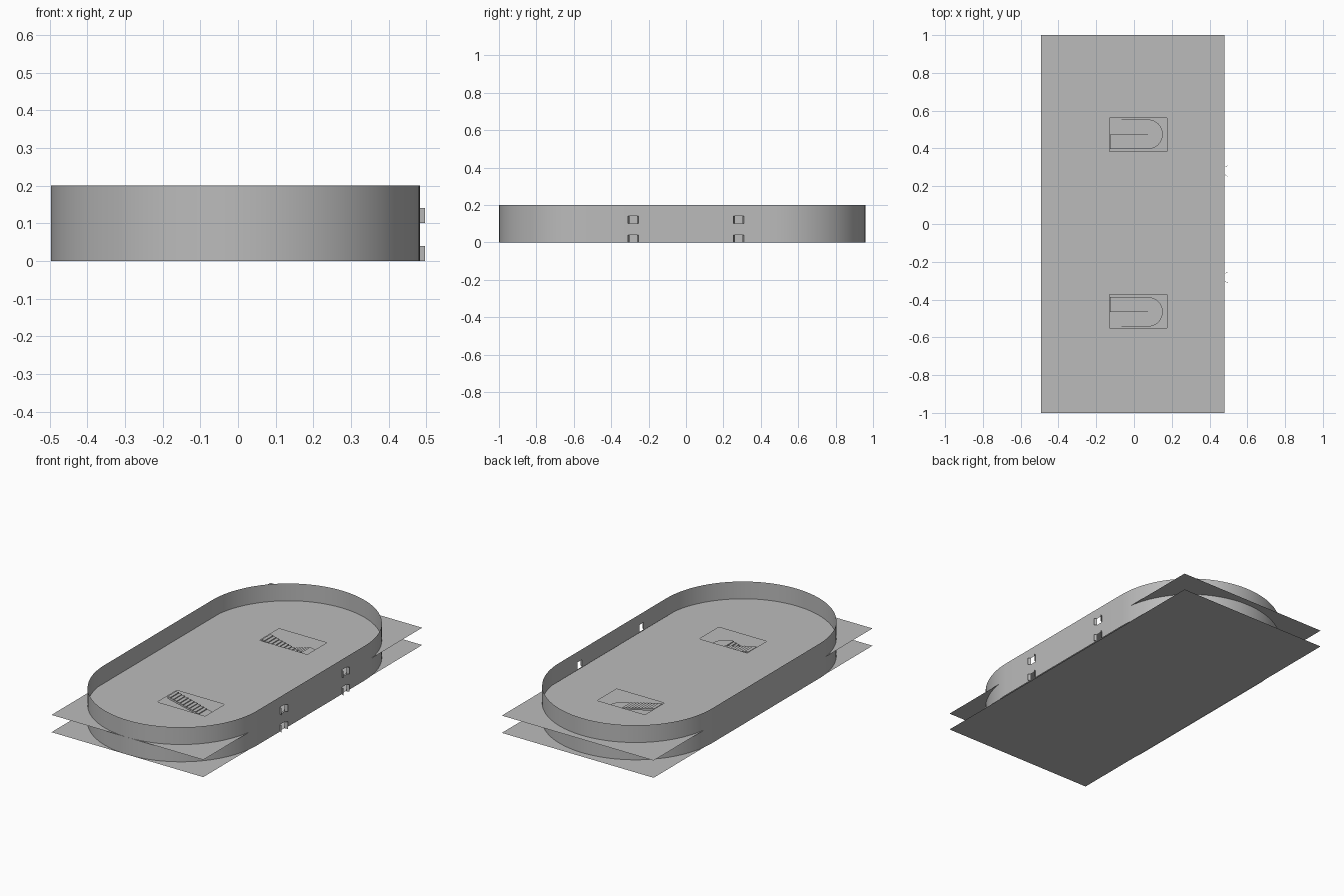
import bpy, bmesh, math

if "Cube" in bpy.data.objects:
    bpy.data.objects.remove(bpy.data.objects["Cube"])

grey = bpy.data.materials.new("light_grey")
grey.diffuse_color = (0.5, 0.5, 0.5, 1)
grey.use_nodes = True
grey.node_tree.nodes["Principled BSDF"].inputs["Base Color"].default_value = grey.diffuse_color


def make(name, bm, smooth=False):
    bmesh.ops.remove_doubles(bm, verts=bm.verts[:], dist=1e-5)
    me = bpy.data.meshes.new(name)
    bm.to_mesh(me)
    bm.free()
    ob = bpy.data.objects.new(name, me)
    bpy.context.collection.objects.link(ob)
    me.materials.append(grey)
    if smooth:
        bpy.ops.object.select_all(action='DESELECT')
        ob.select_set(True)
        bpy.context.view_layer.objects.active = ob
        bpy.ops.object.shade_smooth_by_angle(angle=math.radians(30))
    return ob


def face(bm, pts):
    return bm.faces.new([bm.verts.new(p) for p in pts])


def prism(bm, pts, offset):
    """Extrude a flat outline by an offset into a closed solid."""
    f = face(bm, pts)
    ext = bmesh.ops.extrude_face_region(bm, geom=[f])
    verts = [g for g in ext["geom"] if isinstance(g, bmesh.types.BMVert)]
    bmesh.ops.translate(bm, verts=verts, vec=offset)
    bmesh.ops.recalc_face_normals(bm, faces=bm.faces[:])


X0, X1 = -0.493, 0.478           # floor sides
CX, R = -0.007, 0.49             # wall centre and end radius
YA, YB = -0.51, 0.47             # straight part of the wall
LEVEL, TOP = 0.1, 0.2
DOORS, DOOR_HALF, DOOR_H = (-0.283, 0.281), 0.022, 0.04
MID = 0.005                      # mirror line of the two stairwells
HX0, HX1, HY0, HY1 = -0.13, 0.175, 0.384, 0.56

# floors: ground sheet, and upper sheet with two stairwell openings
bm = bmesh.new()
face(bm, [(X0, -1, 0), (X1, -1, 0), (X1, 1, 0), (X0, 1, 0)])
make("ground_floor", bm)

bm = bmesh.new()
xs = [X0, HX0, HX1, X1]
ys = [-1, 2 * MID - HY1, 2 * MID - HY0, HY0, HY1, 1]
for i in range(3):
    for j in range(5):
        if i == 1 and j in (1, 3):
            continue
        a, b, c, d = xs[i], xs[i + 1], ys[j], ys[j + 1]
        face(bm, [(a, c, LEVEL), (b, c, LEVEL), (b, d, LEVEL), (a, d, LEVEL)])
make("upper_floor", bm)

# stadium-shaped wall with door openings on the right side
N = 48
path = [(CX + R, YA)]
for y in DOORS:
    path += [(CX + R, y - DOOR_HALF), (CX + R, y + DOOR_HALF)]
for cy, start in ((YB, 0), (YA, math.pi)):
    for k in range(N + 1):
        a = start + math.pi * k / N
        path.append((CX + R * math.cos(a), cy + R * math.sin(a)))
zs = [0, DOOR_H, LEVEL, LEVEL + DOOR_H, TOP]
bm = bmesh.new()
for i in range(len(path) - 1):
    (ax, ay), (bx, by) = path[i], path[i + 1]
    for j in range(4):
        if i in (1, 3) and j in (0, 2):
            continue
        face(bm, [(ax, ay, zs[j]), (bx, by, zs[j]),
                  (bx, by, zs[j + 1]), (ax, ay, zs[j + 1])])
make("outer_wall", bm, True)

# double doors standing open at each opening
for y in DOORS:
    for z, label in ((0, "ground"), (LEVEL, "upper")):
        bm = bmesh.new()
        for s in (-1, 1):
            hx, hy = CX + R, y + s * DOOR_HALF
            tx, ty = hx + 0.014, hy + s * 0.008
            prism(bm, [(hx, hy, z), (tx, ty, z),
                       (tx, ty, z + DOOR_H), (hx, hy, z + DOOR_H)],
                  (0, -s * 0.002, 0))
        make(label + "_door_" + ("front" if y < 0 else "back"), bm)

# U-shaped staircases: upper flight, half-round landing, lower flight
LX, YI, YM, YO = 0.074, 0.397, 0.475, 0.553
HALF, RISE, SLAB = LEVEL / 2, 0.005, 0.006


def flight(bm, y0, y1, end_x, steps, z_first, direction):
    run = (end_x - LX) / steps
    pts = []
    for i in range(steps):
        z = z_first + direction * RISE * i
        pts += [(LX + run * i, y0, z), (LX + run * (i + 1), y0, z)]
    low = [(p[0], y0, max(0.0, p[2] - SLAB - (RISE if direction > 0 else 0)))
           for p in (pts[-1], pts[0])]
    prism(bm, pts + low, (0, y1 - y0, 0))


def staircase(name, mirrored):
    bm = bmesh.new()
    flight(bm, YI, YM, -0.127, 10, HALF + RISE, 1)
    flight(bm, YM, YO, -0.085, 9, HALF - RISE, -1)
    r = YO - YM
    arc = [(LX + r * math.sin(math.pi * k / 24),
            YM - r * math.cos(math.pi * k / 24), HALF) for k in range(25)]
    prism(bm, arc, (0, 0, -SLAB))
    if mirrored:
        for v in bm.verts:
            v.co.y = 2 * MID - v.co.y
        bmesh.ops.reverse_faces(bm, faces=bm.faces[:])
    make(name, bm)


staircase("back_staircase", False)
staircase("front_staircase", True)
